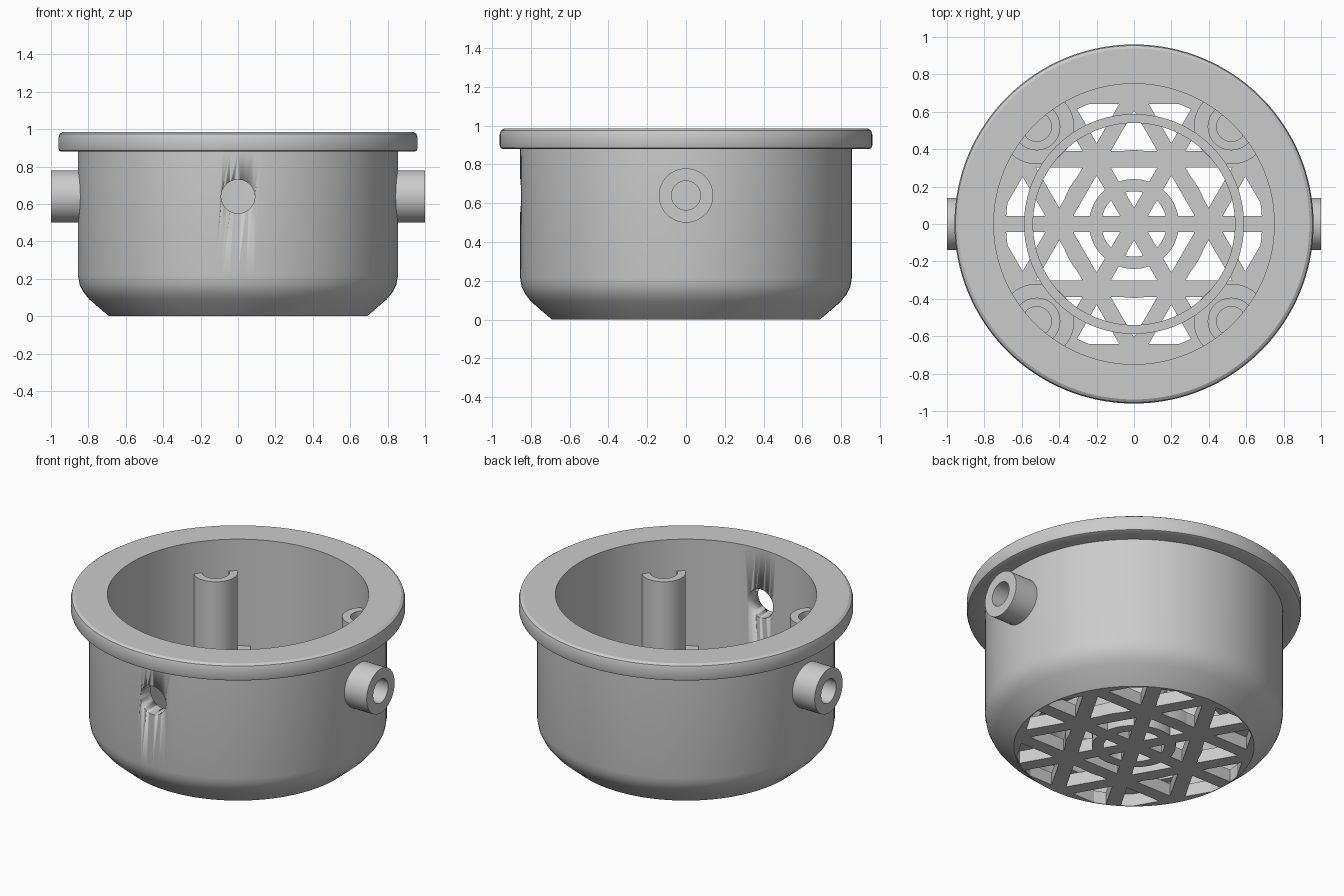
import bpy, bmesh, math
from mathutils import Matrix, Vector

if "Cube" in bpy.data.objects:
    bpy.data.objects.remove(bpy.data.objects["Cube"])


def finish(name, bm, smooth=True):
    bmesh.ops.recalc_face_normals(bm, faces=bm.faces)
    me = bpy.data.meshes.new(name)
    bm.to_mesh(me)
    bm.free()
    ob = bpy.data.objects.new(name, me)
    bpy.context.collection.objects.link(ob)
    if smooth:
        bpy.ops.object.select_all(action='DESELECT')
        ob.select_set(True)
        bpy.context.view_layer.objects.active = ob
        bpy.ops.object.shade_smooth_by_angle(angle=math.radians(30))
    return ob


def lathe(name, profile, n=64, matrix=None, clamp=None):
    """Revolve a closed (r, z) profile; points with r = 0 become poles."""
    bm = bmesh.new()
    rings = []
    for r, z in profile:
        if r == 0:
            rings.append([bm.verts.new((0, 0, z))] * n)
        else:
            rings.append([bm.verts.new((r * math.cos(2 * math.pi * i / n),
                                        r * math.sin(2 * math.pi * i / n), z)) for i in range(n)])
    for k, a in enumerate(rings):
        b = rings[(k + 1) % len(rings)]
        for i in range(n):
            j = (i + 1) % n
            quad = list(dict.fromkeys((a[i], a[j], b[j], b[i])))
            if len(quad) > 2:
                bm.faces.new(quad)
    if matrix:
        bm.transform(matrix)
    if clamp:  # keep parts that merge into the wall from poking through it
        for v in bm.verts:
            r = math.hypot(v.co.x, v.co.y)
            if r > clamp:
                v.co.x *= clamp / r
                v.co.y *= clamp / r
    return finish(name, bm)


def prism(name, pts, z0, z1, angle):
    bm = bmesh.new()
    f = bm.faces.new([bm.verts.new((x, y, z0)) for x, y in pts])
    top = bmesh.ops.extrude_face_region(bm, geom=[f])['geom']
    bmesh.ops.translate(bm, vec=(0, 0, z1 - z0),
                        verts=[v for v in top if isinstance(v, bmesh.types.BMVert)])
    bm.transform(Matrix.Rotation(angle, 4, 'Z'))
    return finish(name, bm, False)


def tube(name, r0, r1, z0, z1):
    return lathe(name, [(r0, z0), (r1, z0), (r1, z1), (r0, z1)], 128)


FLOOR = 0.08
OPEN = 0.688

# Housing: chamfered bowl wall with a rounded flange
housing = lathe("housing", [
    (0.685, 0), (0.69, 0), (0.795, 0.09), (0.828, 0.13), (0.847, 0.17), (0.855, 0.215),
    (0.855, 0.88), (0.945, 0.88), (0.956, 0.885), (0.96, 0.897), (0.96, 0.955), (0.954, 0.975),
    (0.938, 0.985), (0.75, 0.985), (0.75, FLOOR), (0.685, FLOOR)], 128)

# Round hole in the front wall
cutter = lathe("front_hole_cutter", [(0, -0.2), (0.09, -0.2), (0.09, 0.2), (0, 0.2)], 48,
               Matrix.Translation((0, -0.8, 0.64)) @ Matrix.Rotation(math.pi / 2, 4, 'X'))
mod = housing.modifiers.new("front_hole", 'BOOLEAN')
mod.operation, mod.solver, mod.object = 'DIFFERENCE', 'EXACT', cutter
bpy.context.view_layer.objects.active = housing
bpy.ops.object.modifier_apply(modifier=mod.name)
bpy.data.objects.remove(cutter)

# Floor grille: triangular lattice of bars in three directions
H, W = 0.346, 0.043
for d in range(3):
    for k in (-1, 0, 1):
        y0, y1 = k * H - W, k * H + W
        x0, x1 = (math.sqrt(OPEN ** 2 - y * y) for y in (y0, y1))
        prism("grille_bar", [(-x0, y0), (x0, y0), (x1, y1), (-x1, y1)], 0, FLOOR, d * math.pi / 3)

# Outermost lattice lines: segments filling the rim of the opening
a = math.acos(0.642 / OPEN)
arc = [(OPEN * math.sin(t), OPEN * math.cos(t)) for t in (a * (i / 8 - 1) for i in range(17))]
for d in range(6):
    prism("grille_edge", arc, 0, FLOOR, d * math.pi / 3)

# Concentric grille rings and the raised inner ring
tube("grille_inner_ring", 0.175, 0.24, 0, FLOOR + 0.005)
tube("grille_middle_ring", 0.325, 0.395, 0, FLOOR)
tube("raised_ring", 0.54, 0.588, FLOOR, 0.32)

# Four screw posts with wider bosses at their feet, merged into the wall
for sx in (-1, 1):
    for sy in (-1, 1):
        m = Matrix.Translation((0.52 * sx, 0.52 * sy, 0))
        lathe("screw_post", [(0, FLOOR), (0.126, FLOOR), (0.126, 0.785), (0.078, 0.785),
                             (0.078, 0.45), (0, 0.45)], 64, m, 0.765)
        lathe("post_boss", [(0, FLOOR), (0.2, FLOOR), (0.2, 0.31), (0, 0.31)], 64, m, 0.765)

# Side pivots with blind bores
for s in (-1, 1):
    m = Matrix.Translation((0, 0, 0.64)) @ Matrix.Rotation(s * math.pi / 2, 4, 'Y')
    lathe("side_pivot", [(0, 0.8), (0.14, 0.8), (0.14, 1.0), (0.075, 1.0),
                         (0.075, 0.86), (0, 0.86)], 48, m)
